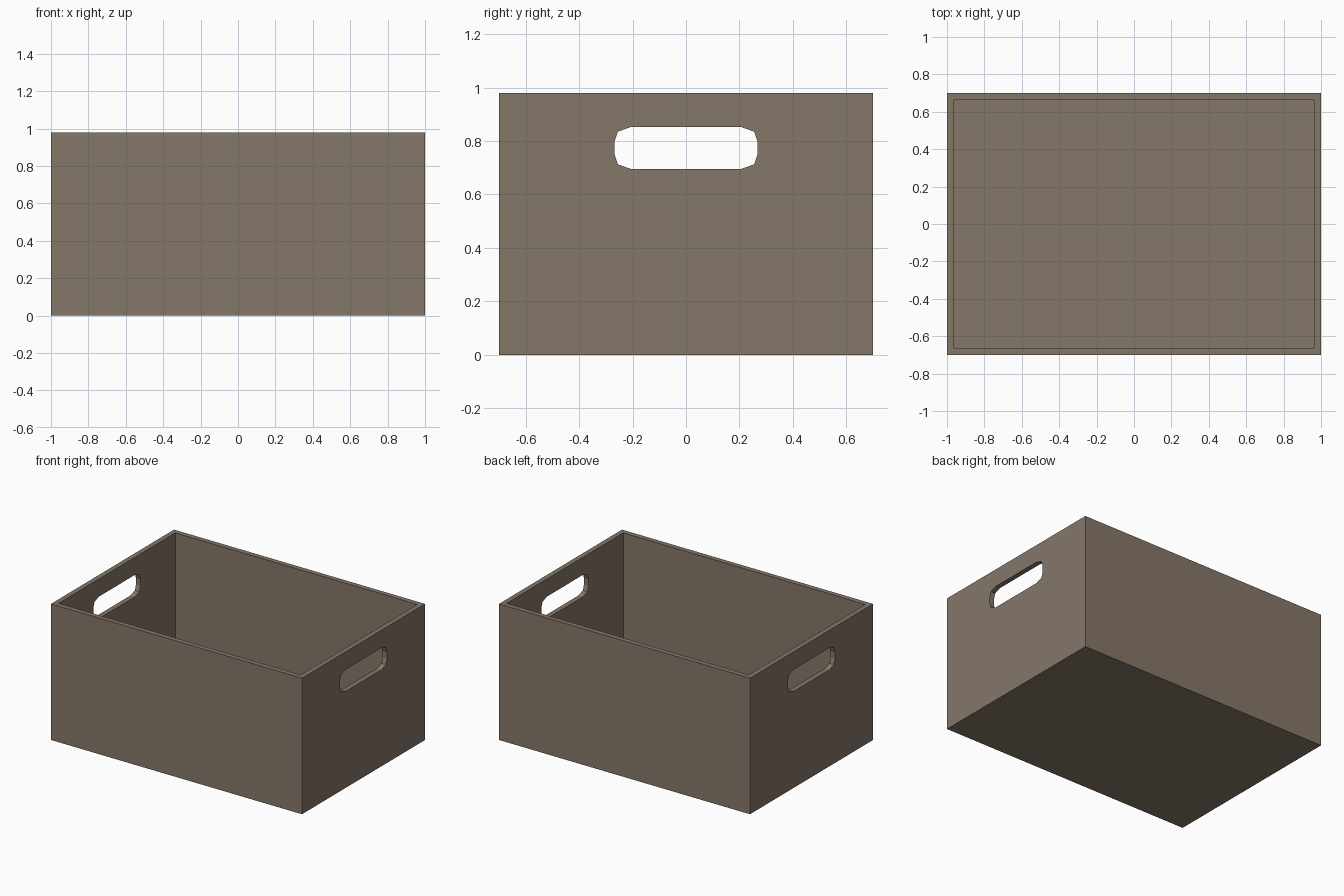
import bpy, bmesh

if "Cube" in bpy.data.objects:
    bpy.data.objects.remove(bpy.data.objects["Cube"])

LENGTH, WIDTH, HEIGHT = 2.0, 1.4, 0.98
WALL = 0.036


def make_object(name, bm):
    bmesh.ops.recalc_face_normals(bm, faces=bm.faces)
    mesh = bpy.data.meshes.new(name)
    bm.to_mesh(mesh)
    bm.free()
    obj = bpy.data.objects.new(name, mesh)
    bpy.context.collection.objects.link(obj)
    return obj


# Storage bin: a box whose top is inset to a rim and sunk to the floor
bm = bmesh.new()
bmesh.ops.create_cube(bm, size=1)
for v in bm.verts:
    v.co.x *= LENGTH
    v.co.y *= WIDTH
    v.co.z = (v.co.z + 0.5) * HEIGHT
bm.normal_update()
top = max(bm.faces, key=lambda f: f.calc_center_median().z)
bmesh.ops.inset_region(bm, faces=[top], thickness=WALL, use_even_offset=True)
well = bmesh.ops.extrude_discrete_faces(bm, faces=[top])["faces"][0]
for v in well.verts:
    v.co.z = WALL
box = make_object("storage_bin", bm)

taupe = bpy.data.materials.new("taupe")
taupe.diffuse_color = (0.235, 0.184, 0.141, 1)
taupe.use_nodes = True
taupe.node_tree.nodes["Principled BSDF"].inputs["Base Color"].default_value = taupe.diffuse_color
box.data.materials.append(taupe)

# Handle cutter: a rounded slot running through both end walls
quarter = [(0.268, 0.022), (0.255, 0.061), (0.205, 0.079)]
half = quarter + [(-y, z) for y, z in reversed(quarter)]
outline = half + [(-y, -z) for y, z in half]
bm = bmesh.new()
slot = bm.faces.new([bm.verts.new((-1.2, y, 0.774 + z)) for y, z in outline])
ext = bmesh.ops.extrude_face_region(bm, geom=[slot])["geom"]
bmesh.ops.translate(bm, vec=(2.4, 0, 0),
                    verts=[g for g in ext if isinstance(g, bmesh.types.BMVert)])
cutter = make_object("handle_cutter", bm)
cutter.data.materials.append(taupe)
cutter.hide_render = True
cutter.display_type = 'WIRE'

# Cut the handles, then discard the cutter
mod = box.modifiers.new("handles", 'BOOLEAN')
mod.operation = 'DIFFERENCE'
mod.solver = 'EXACT'
mod.object = cutter
bpy.context.view_layer.objects.active = box
box.select_set(True)
bpy.ops.object.modifier_apply(modifier=mod.name)
bpy.data.objects.remove(cutter)
